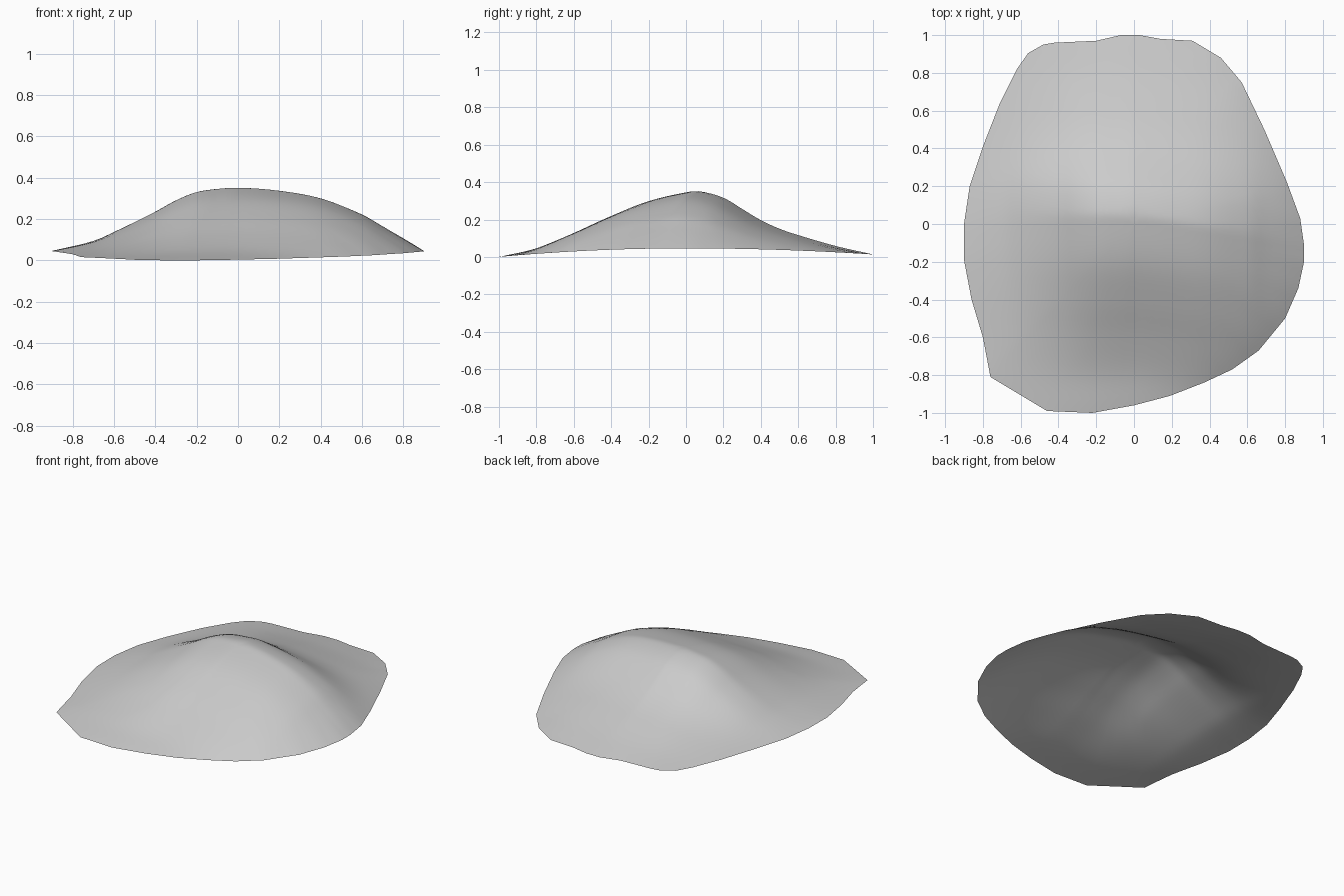
import bpy, bmesh, math

if "Cube" in bpy.data.objects:
    bpy.data.objects.remove(bpy.data.objects["Cube"])

# Rim of the sheet seen from above
RIM = [(-.48, .95), (-.42, .96), (-.2, .97), (-.07, 1), (.03, 1), (.14, .98), (.31, .97),
       (.46, .88), (.57, .75), (.69, .5), (.81, .22), (.88, .03), (.9, -.11), (.9, -.2),
       (.87, -.34), (.8, -.5), (.66, -.67), (.52, -.77), (.37, -.84), (.19, -.91),
       (0, -.96), (-.22, -1), (-.46, -.99), (-.76, -.81), (-.8, -.6), (-.86, -.4),
       (-.9, -.19), (-.9, 0), (-.87, .2), (-.8, .41), (-.71, .64), (-.62, .82), (-.56, .905)]

# Relative height of the mound along x and along y
ALONG_X = [(-.91, 0), (-.7, .16), (-.6, .3), (-.4, .62), (-.3, .8), (-.2, .93), (-.1, .98),
           (0, 1), (.2, .95), (.4, .83), (.6, .58), (.7, .4), (.8, .22), (.91, .02)]
ALONG_Y = [(-1, 0), (-.8, .1), (-.6, .31), (-.4, .58), (-.2, .83), (0, .98), (.07, 1),
           (.2, .89), (.3, .7), (.4, .51), (.5, .37), (.6, .27), (.8, .11), (1, 0)]


def smooth_lookup(pts, v):
    """Cubic interpolation through profile points."""
    v = max(pts[0][0], min(pts[-1][0], v))
    n = len(pts)
    i = max(k for k in range(n - 1) if pts[k][0] <= v)

    def slope(k):
        a, b = pts[max(k - 1, 0)], pts[min(k + 1, n - 1)]
        return (b[1] - a[1]) / (b[0] - a[0])
    (x0, y0), (x1, y1) = pts[i], pts[i + 1]
    h = x1 - x0
    t = (v - x0) / h
    return ((2*t**3 - 3*t*t + 1) * y0 + (t**3 - 2*t*t + t) * h * slope(i)
            + (3*t*t - 2*t**3) * y1 + (t**3 - t*t) * h * slope(i + 1))


def mound(x, y):
    ridge_shift = .15 * max(x, 0)
    return .305 * smooth_lookup(ALONG_X, x) * smooth_lookup(ALONG_Y, y + ridge_shift)


def height(x, y, t, rim_mound):
    base = .05 - (.046 if y < 0 else .033) * y * y
    return base + mound(x, y) - t**6 * rim_mound


# Rim points, each edge cut in three
rim = []
for i, (ax, ay) in enumerate(RIM):
    bx, by = RIM[(i + 1) % len(RIM)]
    rim += [(ax + (bx - ax) * k / 3, ay + (by - ay) * k / 3) for k in range(3)]

# Open shell made of rings from the centre to the rim
RINGS = 28
bm = bmesh.new()
centre = bm.verts.new((0, 0, height(0, 0, 0, 0)))
rings = []
for r in range(1, RINGS + 1):
    t = r / RINGS
    rings.append([bm.verts.new((x * t, y * t, height(x * t, y * t, t, mound(x, y))))
                  for x, y in rim])
n = len(rim)
for i in range(n):
    j = (i + 1) % n
    bm.faces.new((centre, rings[0][j], rings[0][i]))
    for a, b in zip(rings, rings[1:]):
        bm.faces.new((a[i], a[j], b[j], b[i]))
bmesh.ops.recalc_face_normals(bm, faces=bm.faces)
if sum(f.normal.z for f in bm.faces) < 0:
    bmesh.ops.reverse_faces(bm, faces=bm.faces)
low = min(v.co.z for v in bm.verts)
bmesh.ops.translate(bm, verts=bm.verts, vec=(0, 0, -low))

mesh = bpy.data.meshes.new("mound_shell")
bm.to_mesh(mesh)
bm.free()
for p in mesh.polygons:
    p.use_smooth = True

grey = bpy.data.materials.new("light grey")
grey.diffuse_color = (.6, .6, .6, 1)
grey.use_nodes = True
grey.node_tree.nodes["Principled BSDF"].inputs["Base Color"].default_value = grey.diffuse_color
mesh.materials.append(grey)
shell = bpy.data.objects.new("mound_shell", mesh)
bpy.context.scene.collection.objects.link(shell)
